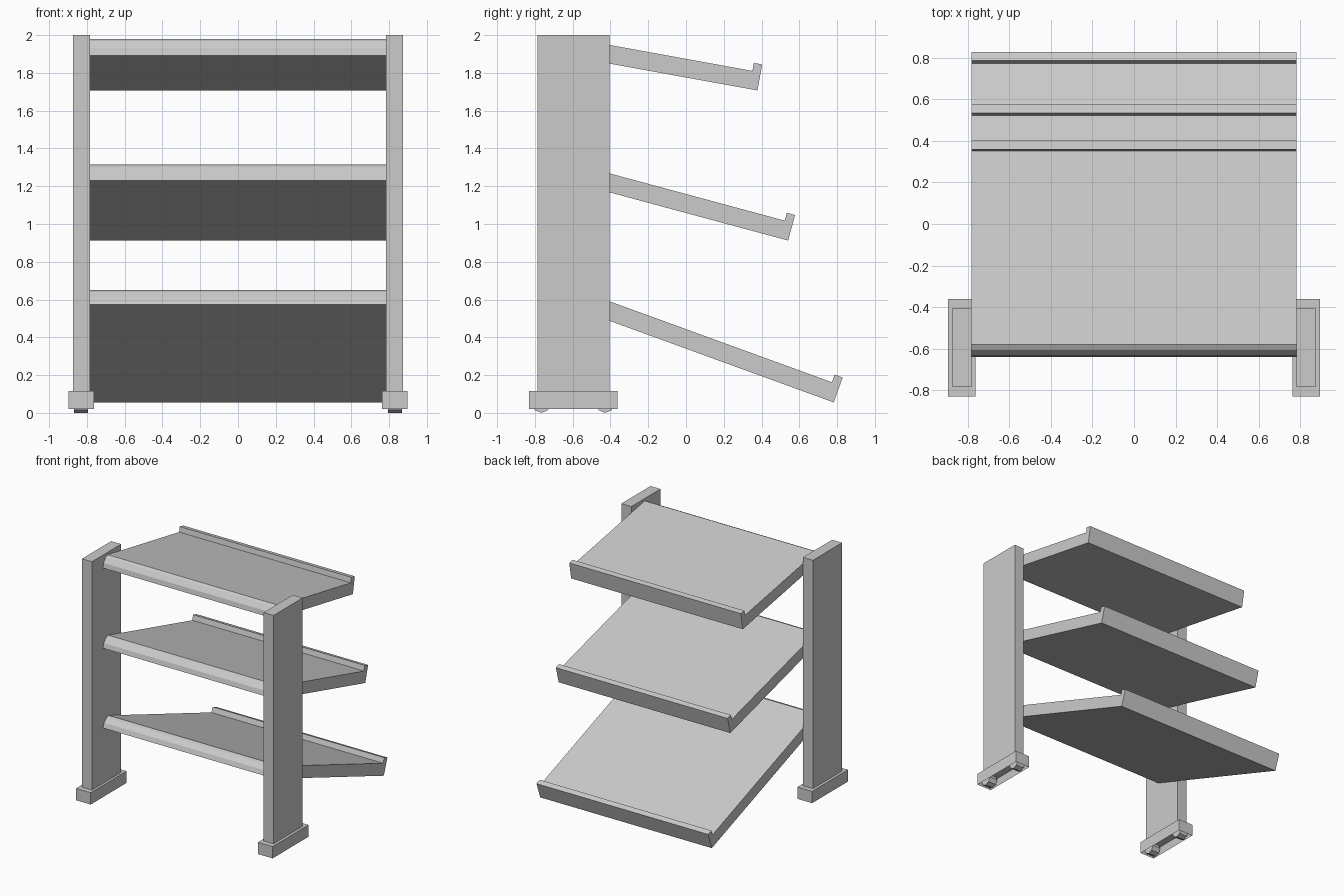
import bpy, bmesh
from math import sin, cos, radians, pi
from mathutils import Matrix, Vector

if "Cube" in bpy.data.objects:
    bpy.data.objects.remove(bpy.data.objects["Cube"])


def finish(bm, name):
    bmesh.ops.recalc_face_normals(bm, faces=bm.faces)
    me = bpy.data.meshes.new(name)
    bm.to_mesh(me)
    bm.free()
    ob = bpy.data.objects.new(name, me)
    bpy.context.collection.objects.link(ob)
    return ob


def box_bm(x0, x1, y0, y1, z0, z1):
    bm = bmesh.new()
    size = Matrix.Diagonal((x1 - x0, y1 - y0, z1 - z0, 1))
    mid = Matrix.Translation(((x0 + x1) / 2, (y0 + y1) / 2, (z0 + z1) / 2))
    bmesh.ops.create_cube(bm, size=1, matrix=mid @ size)
    return bm


def shelf(name, z, angle, length):
    """Tilted shelf: side profile (along slope, across slope) extruded in x."""
    a = radians(angle)
    profile = [(0, 0), (length, 0), (length, 0.14), (length - 0.045, 0.14),
               (length - 0.045, 0.097), (0.042, 0.097), (0.02, 0.081), (0, 0.04)]
    bm = bmesh.new()
    verts = [bm.verts.new((-0.783, -0.64 + u * cos(a) + w * sin(a),
                           z - u * sin(a) + w * cos(a))) for u, w in profile]
    face = bm.faces.new(verts)
    ext = bmesh.ops.extrude_face_region(bm, geom=[face])
    moved = [v for v in ext["geom"] if isinstance(v, bmesh.types.BMVert)]
    bmesh.ops.translate(bm, verts=moved, vec=(1.566, 0, 0))
    finish(bm, name)


# three sloping shelves with a raised rear lip
shelf("top_shelf", 1.892, 10.3, 1.035)
shelf("middle_shelf", 1.231, 15.1, 1.223)
shelf("bottom_shelf", 0.573, 20, 1.513)

for side, s in (("left", -1), ("right", 1)):
    # upright post
    xs = sorted((s * 0.783, s * 0.874))
    finish(box_bm(*xs, -0.785, -0.405, 0.1, 2.0), side + "_post")

    # base block, hollow underneath
    xs = sorted((s * 0.763, s * 0.897))
    bm = box_bm(*xs, -0.83, -0.362, 0.02, 0.117)
    bm.normal_update()
    under = min(bm.faces, key=lambda f: f.calc_center_median().z)
    bmesh.ops.inset_region(bm, faces=[under], thickness=0.014)
    bmesh.ops.translate(bm, verts=under.verts, vec=(0, 0, 0.06))
    finish(bm, side + "_base")

    # eight-sided rollers, one edge down
    for end, y in (("front", -0.766), ("rear", -0.428)):
        bm = bmesh.new()
        place = Matrix.Translation((s * 0.83, y, 0.05)) @ Matrix.Rotation(pi / 2, 4, 'Y')
        bmesh.ops.create_cone(bm, cap_ends=True, segments=8, radius1=0.05,
                              radius2=0.05, depth=0.074, matrix=place)
        finish(bm, f"{side}_{end}_roller")
